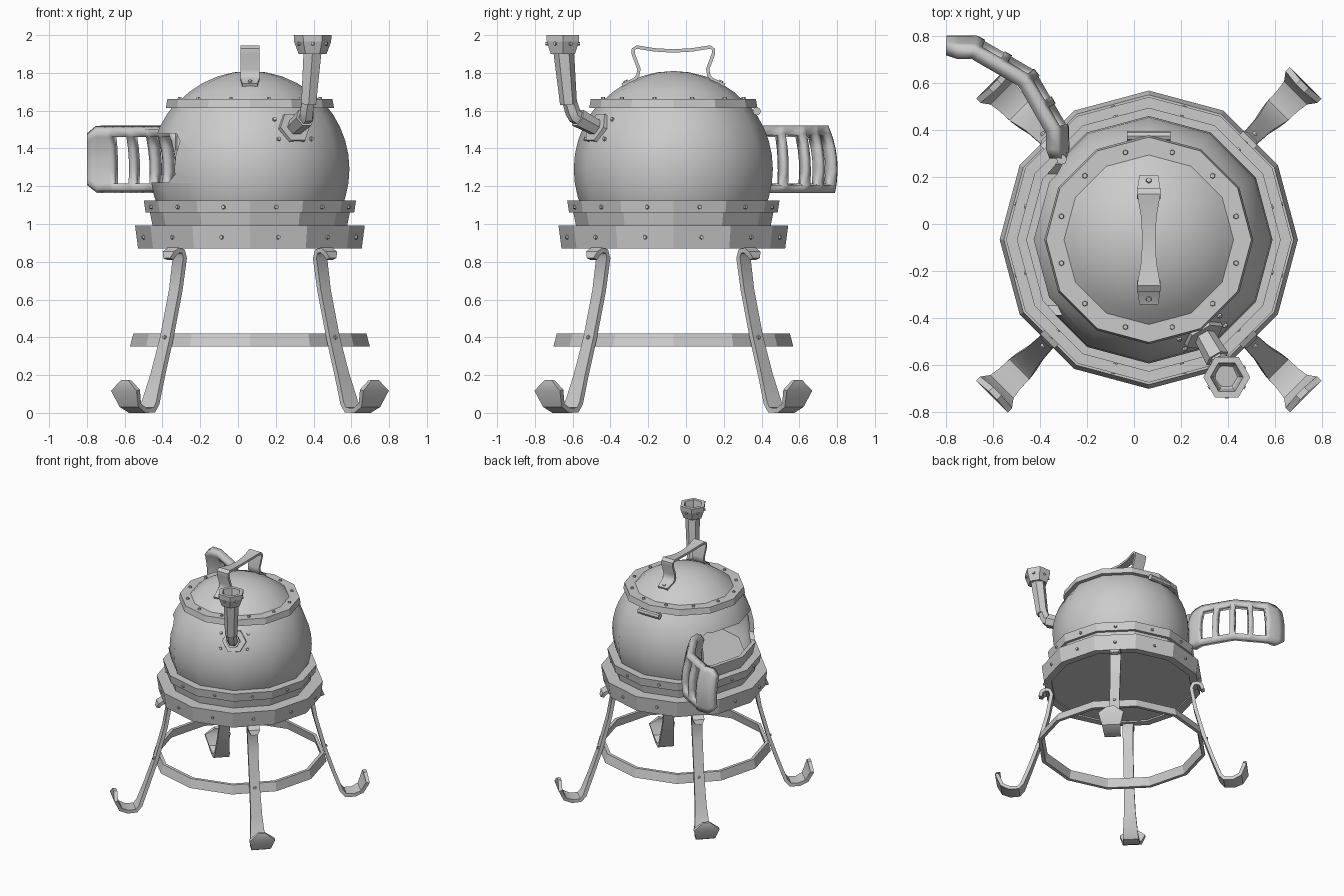
import bpy, bmesh
from math import sin, cos, pi, radians, sqrt, atan2
from mathutils import Vector, Matrix

if "Cube" in bpy.data.objects:
    bpy.data.objects.remove(bpy.data.objects["Cube"])

CX, CY, CZ = 0.063, -0.067, 1.29      # centre of the spherical body
bolts = []                            # (location, normal, radius)


def make(name, verts, faces, smooth=None):
    me = bpy.data.meshes.new(name)
    me.from_pydata([tuple(v) for v in verts], [], faces)
    bm = bmesh.new()
    bm.from_mesh(me)
    bmesh.ops.remove_doubles(bm, verts=bm.verts, dist=1e-5)
    bmesh.ops.recalc_face_normals(bm, faces=bm.faces)
    bm.to_mesh(me)
    bm.free()
    ob = bpy.data.objects.new(name, me)
    bpy.context.collection.objects.link(ob)
    if smooth:
        bpy.context.view_layer.objects.active = ob
        bpy.ops.object.select_all(action='DESELECT')
        ob.select_set(True)
        bpy.ops.object.shade_smooth_by_angle(angle=radians(smooth))
    return ob


def lathe(name, prof, segs=12, closed=True, cx=CX, cy=CY, smooth=None):
    n = len(prof)
    verts = [(cx + r * cos(2 * pi * i / segs), cy + r * sin(2 * pi * i / segs), z)
             for i in range(segs) for r, z in prof]
    faces = []
    for i in range(segs):
        a, b = i * n, (i + 1) % segs * n
        for j in range(n if closed else n - 1):
            k = (j + 1) % n
            faces.append((a + j, b + j, b + k, a + k))
    return make(name, verts, faces, smooth)


def loft(name, rings, smooth=None):
    n = len(rings[0])
    faces = [(k * n + j, k * n + (j + 1) % n, (k + 1) * n + (j + 1) % n, (k + 1) * n + j)
             for k in range(len(rings) - 1) for j in range(n)]
    last = (len(rings) - 1) * n
    faces += [tuple(range(n)), tuple(range(last, last + n))]
    return make(name, [v for r in rings for v in r], faces, smooth)


def tangents(pts):
    m = len(pts) - 1
    return [(pts[min(i + 1, m)] - pts[max(i - 1, 0)]).normalized() for i in range(m + 1)]


def ribbon(name, stations, thick, ang):
    """Flat strip along (radius, height, width) stations in a vertical plane."""
    d, s = Vector((cos(ang), sin(ang), 0)), Vector((-sin(ang), cos(ang), 0))
    pts = [Vector((CX, CY, 0)) + d * r + Vector((0, 0, z)) for r, z, w in stations]
    rings = []
    for p, t, st in zip(pts, tangents(pts), stations):
        nrm, w = t.cross(s) * thick / 2, s * st[2] / 2
        rings.append([p + nrm + w, p + nrm - w, p - nrm - w, p - nrm + w])
    return loft(name, rings, 35)


def tube(name, stations, segs=6, side=Vector((cos(pi / 6), sin(pi / 6), 0))):
    pts = [Vector(p) for p, r in stations]
    rings = []
    for p, t, st in zip(pts, tangents(pts), stations):
        s = (side - t * side.dot(t)).normalized()
        v = t.cross(s)
        rings.append([p + (s * cos(2 * pi * i / segs) + v * sin(2 * pi * i / segs)) * st[1]
                      for i in range(segs)])
    return loft(name, rings, 35)


def sphere_pts(R, z0, z1, n):
    a0, a1 = [atan2(z - CZ, sqrt(max(R * R - (z - CZ) ** 2, 0))) for z in (z0, z1)]
    return [(R * cos(a0 + (a1 - a0) * i / n), CZ + R * sin(a0 + (a1 - a0) * i / n))
            for i in range(n + 1)]


# Hollow body with the oven opening cut on the left side
body = lathe("body", sphere_pts(0.527, 1.07, 1.64, 8) + sphere_pts(0.495, 1.07, 1.64, 8)[::-1], smooth=40)
oct_yz = [(-.32, 1.26), (-.28, 1.22), (.28, 1.22), (.32, 1.26),
          (.32, 1.44), (.28, 1.48), (-.28, 1.48), (-.32, 1.44)]
cutter = loft("opening_cutter", [[(CX + x, CY + y, z) for y, z in oct_yz] for x in (-0.8, -0.2)])
cutter.hide_render = True
cutter.hide_viewport = True
mod = body.modifiers.new("opening", 'BOOLEAN')
mod.operation, mod.object, mod.solver = 'DIFFERENCE', cutter, 'EXACT'

# Lid dome and rims
lathe("lid_dome", sphere_pts(0.52, 1.64, CZ + 0.52, 5), closed=False, smooth=40)
lathe("lid_rim", [(.445, 1.615), (.437, 1.662), (.355, 1.662), (.38, 1.615)])
lathe("upper_band", [(.552, 1.06), (.562, 1.125), (.49, 1.125), (.47, 1.06)])
lathe("base_bowl", [(0, .88), (.54, .88), (.515, .99), (.53, 1.065), (.46, 1.065), (.44, 1.15), (0, 1.15)],
      closed=False)
lathe("base_band", [(.592, .87), (.608, .992), (.505, .992), (.535, .87)])
lathe("leg_ring", [(.635, .352), (.617, .42), (.592, .42), (.608, .352)])

# Bolts on the rims
for i in range(12):
    a = radians(15 + 30 * i)
    d = Vector((cos(a), sin(a), 0))
    c = Vector((CX, CY, 0))
    bolts.append((c + d * .385 + Vector((0, 0, 1.662)), Vector((0, 0, 1)), .014))
    bolts.append((c + d * .538 + Vector((0, 0, 1.09)), d, .014))
    bolts.append((c + d * .58 + Vector((0, 0, .93)), d, .014))

# Four curled legs
leg = [(.61, .815, .05), (.60, .845, .085), (.57, .862, .085), (.54, .855, .085), (.525, .82, .08),
       (.555, .65, .075), (.622, .40, .075), (.69, .20, .085), (.745, .05, .11), (.775, .015, .12),
       (.84, .013, .125), (.895, .04, .14), (.932, .12, .19), (.925, .173, .05)]
for k in range(4):
    a = radians(45 + 90 * k)
    ribbon(f"leg_{k + 1}", leg, .027, a)
    d = Vector((cos(a), sin(a), 0))
    bolts.append((Vector((CX, CY, .40)) + d * .635, d, .014))

# Lid handle
half = [(.272, 1.735, .08), (.205, 1.765, .1), (.188, 1.785, .1), (.182, 1.82, .1),
        (.212, 1.90, .1), (.212, 1.925, .1), (.195, 1.937, .1), (.1, 1.922, .066)]
ribbon("lid_handle", half + [(0, 1.916, .055)] + [(-r, z, w) for r, z, w in half[::-1]], .018, pi / 2)
for s in (-1, 1):
    bolts.append((Vector((CX, CY + s * .25, 1.75)), Vector((0, s * .45, .9)), .016))

# Chimney: flange, socket, elbow, pipe and cap
az, el = radians(-60), radians(25)
out = Vector((cos(az) * cos(el), sin(az) * cos(el), sin(el)))
root = Vector((CX, CY, CZ)) + out * .505
tube("chimney_flange", [(root - out * .02, .092), (root + out * .022, .088)])
tube("chimney_socket", [(root, .045), (root + out * .14, .053)])
tube("chimney_elbow", [(root + out * .11, .04), (root + out * .16, .04),
                       ((.363, -.60, 1.595), .04), ((.373, -.62, 1.66), .038)])
tube("chimney_pipe", [((.374, -.622, 1.635), .045), ((.395, -.648, 1.92), .055)])
lathe("chimney_cap", [(.074, 1.9), (.098, 1.965), (.1, 2.0), (.07, 2.0), (.055, 1.925), (.03, 1.9)],
      6, cx=.395, cy=-.652)
side = Vector((cos(pi / 6), sin(pi / 6), 0))
up = out.cross(side)
for i in range(6):
    a = radians(60 * i + 30)
    p = root + (side * cos(a) + up * sin(a)) * .115 - Vector((CX, CY, CZ))
    d = p.normalized()
    bolts.append((Vector((CX, CY, CZ)) + d * .512, d, .014))
    d = Vector((cos(a), sin(a), 0))
    bolts.append((Vector((.395, -.652, 1.955)) + d * .08, d, .013))

# Open door: spherical patch with four slots
angs = [1, 6, 15, 16, 27, 31, 42, 46, 57, 61, 72, 75, 83, 89]
zs = [1.17, 1.21, 1.28, 1.34, 1.40, 1.47, 1.51]
slots = (16, 31, 46, 61)
verts, faces = [], []
for i, a in enumerate(angs):
    rel = radians((a + 15) % 30 - 15)
    for z in zs:
        if i in (0, len(angs) - 1):
            z = min(max(z, 1.21), 1.47) if z in (zs[0], zs[-1]) else 1.34 + (z - 1.34) * .8
        r = sqrt(.523 ** 2 - (z - CZ) ** 2) * cos(radians(15)) / cos(rel)
        verts.append((-.808 + r * cos(radians(a)), .27 + r * sin(radians(a)), z))
m = len(zs)
for i in range(len(angs) - 1):
    for j in range(m - 1):
        if angs[i] in slots and 0 < j < m - 2:
            continue
        faces.append((i * m + j, (i + 1) * m + j, (i + 1) * m + j + 1, i * m + j + 1))
door = make("door", verts, faces, 35)
sol = door.modifiers.new("thickness", 'SOLIDIFY')
sol.thickness, sol.offset = .055, 0

# Hinges
tube("lid_hinge", [((-.03, .375, 1.597), .022), ((.156, .375, 1.597), .022)], 8, Vector((0, 0, 1)))
tube("door_hinge", [((-.308, .275, 1.2), .022), ((-.308, .275, 1.48), .022)], 8, Vector((1, 0, 0)))

# All bolts as one mesh
bm = bmesh.new()
for loc, nrm, r in bolts:
    mat = Matrix.Translation(loc) @ nrm.to_track_quat('Z', 'Y').to_matrix().to_4x4()
    bmesh.ops.create_cone(bm, cap_ends=True, segments=6, radius1=r, radius2=r * .7, depth=.022, matrix=mat)
me = bpy.data.meshes.new("bolts")
bm.to_mesh(me)
bm.free()
bpy.context.collection.objects.link(bpy.data.objects.new("bolts", me))
